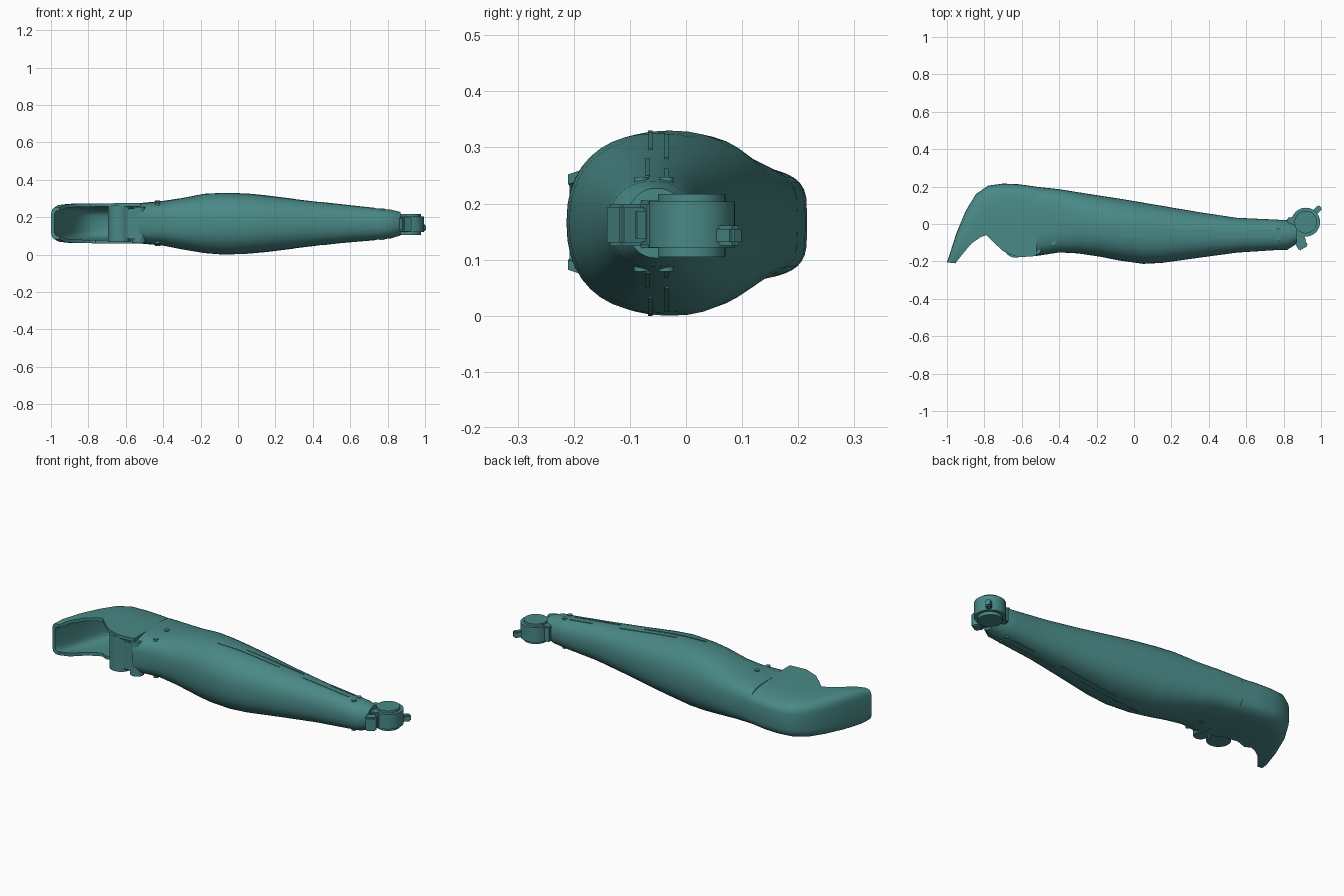
import bpy, bmesh, math
from mathutils import Vector

if "Cube" in bpy.data.objects:
    bpy.data.objects.remove(bpy.data.objects["Cube"])

teal = bpy.data.materials.new("teal_plastic")
teal.diffuse_color = (0.066, 0.25, 0.24, 1)
teal.use_nodes = True
teal.node_tree.nodes["Principled BSDF"].inputs["Base Color"].default_value = teal.diffuse_color


def finish(bm, name, angle=35):
    bmesh.ops.recalc_face_normals(bm, faces=bm.faces)
    me = bpy.data.meshes.new(name)
    bm.to_mesh(me)
    bm.free()
    ob = bpy.data.objects.new(name, me)
    bpy.context.collection.objects.link(ob)
    me.materials.append(teal)
    bpy.ops.object.select_all(action='DESELECT')
    ob.select_set(True)
    bpy.context.view_layer.objects.active = ob
    bpy.ops.object.shade_smooth_by_angle(angle=math.radians(angle))
    return ob


def loft(name, rings):
    """Skin closed rings of points and cap both ends."""
    bm = bmesh.new()
    vs = [[bm.verts.new(p) for p in r] for r in rings]
    n = len(vs[0])
    for a, b in zip(vs, vs[1:]):
        for i in range(n):
            j = (i + 1) % n
            bm.faces.new((a[i], a[j], b[j], b[i]))
    bm.faces.new(vs[0])
    bm.faces.new(vs[-1])
    return finish(bm, name)


def disc(name, x, y, z0, z1, r, seg=32):
    ring = [(math.cos(2 * math.pi * i / seg) * r + x, math.sin(2 * math.pi * i / seg) * r + y) for i in range(seg)]
    return loft(name, [[(a, b, z) for a, b in ring] for z in (z0, z1)])


def box(name, centre, size, turn=0):
    ob_bm = bmesh.new()
    bmesh.ops.create_cube(ob_bm, size=1)
    for v in ob_bm.verts:
        v.co = Vector(a * b for a, b in zip(v.co, size))
    bmesh.ops.bevel(ob_bm, geom=ob_bm.edges[:], offset=0.006, segments=2, affect='EDGES')
    ob = finish(ob_bm, name)
    ob.location = centre
    ob.rotation_euler.z = math.radians(turn)
    return ob


def power(v, e):
    return math.copysign(abs(v) ** e, v)


# Long shell: x, y low, y high, z low, z high, squareness
body = [(-.53, -.172, .200, .060, .275, 3.5), (-.40, -.152, .186, .048, .287, 3.0),
        (-.30, -.157, .170, .028, .302, 2.6), (-.18, -.175, .151, .008, .325, 2.4),
        (-.08, -.195, .136, .000, .330, 2.3), (.05, -.213, .114, .006, .325, 2.3),
        (.15, -.208, .097, .015, .315, 2.3), (.35, -.180, .063, .040, .290, 2.3),
        (.55, -.153, .033, .063, .268, 2.3), (.75, -.140, .024, .080, .246, 2.3),
        (.82, -.138, .020, .087, .240, 2.2), (.87, -.105, .000, .103, .227, 2.2)]


def section(x):
    for a, b in zip(body, body[1:]):
        if x <= b[0]:
            t = (x - a[0]) / (b[0] - a[0])
            return [p + (q - p) * t for p, q in zip(a, b)]
    return body[-1]


rings = []
for x, y0, y1, z0, z1, n in body:
    ring = []
    for i in range(40):
        t = 2 * math.pi * i / 40
        ring.append((x, (y0 + y1) / 2 + (y1 - y0) / 2 * power(math.cos(t), 2 / n),
                     (z0 + z1) / 2 + (z1 - z0) / 2 * power(math.sin(t), 2 / n)))
    rings.append(ring)
loft("main_shell", rings)

# Open hood: outer point, lip point, half height, cutback of the lower lip
hood = [((-1, -.205), (-.955, -.210), .085, 0), ((-.985, -.16), (-.92, -.165), .100, 0),
        ((-.95, -.05), (-.87, -.105), .105, 0), ((-.90, .07), (-.82, -.070), .106, 0),
        ((-.845, .16), (-.79, -.060), .106, 0), ((-.78, .205), (-.76, -.09), .107, .05),
        ((-.70, .216), (-.70, -.145), .107, .25), ((-.62, .213), (-.62, -.178), .108, .28),
        ((-.52, .199), (-.52, -.171), .108, .15)]
STEPS, WALL = 24, .018
rings = []
for o, l, h, cut in hood:
    o, l = Vector(o), Vector(l)
    depth = (o - l).length
    outer, inner = [], []
    for i in range(STEPS + 1):
        t = math.pi * i / STEPS
        c, s = power(math.cos(t), .45), max(0, math.sin(t)) ** .45
        low = cut if c < 0 else 0
        u = low + (1 - low) * s
        w = l + (o - l) * u
        outer.append((w.x, w.y, .167 + h * c))
        w = l + (o - l) * (low + (1 - low - WALL / depth) * s)
        inner.append((w.x, w.y, .167 + (h - WALL) * c))
    rings.append(outer + inner[::-1])
loft("open_hood", rings)

# Hinge inside the hood
disc("hinge_barrel", -.62, -.115, .085, .25, .058)
disc("hinge_pin", -.635, -.12, .068, .262, .06)
disc("hinge_side_pin", -.53, -.13, .062, .255, .036)
box("hinge_block", (-.57, -.10, .165), (.12, .13, .165))

# Far end joint
box("neck", (.85, -.035, .163), (.11, .11, .085), 20)
box("neck_arm", (.86, .012, .163), (.08, .055, .085), 10)
disc("joint_ring", .918, .010, .122, .204, .077, 40)
disc("joint_pin", .918, .010, .105, .217, .060, 40)
box("joint_tab", (.98, .075, .143), (.05, .03, .036), 45)
box("joint_lower_block", (.895, -.108, .162), (.055, .05, .075), 30)
box("joint_lower_arm", (.885, -.075, .162), (.05, .07, .06), 30)


def surface(x, y):
    """Middle height and half height of the main shell at a point."""
    _, y0, y1, z0, z1, n = section(x)
    u = min(1, abs(y - (y0 + y1) / 2) / ((y1 - y0) / 2))
    return (z0 + z1) / 2, (z1 - z0) / 2 * (1 - u ** n) ** (1 / n)


# Bolts and thin raised seams on both broad faces
for side, label in ((1, "upper"), (-1, "lower")):
    for x, y in ((-.43, -.01), (-.43, -.105), (.77, -.035), (.77, -.08)):
        m, h = surface(x, y)
        disc(label + "_bolt", x, y, m + side * (h - .02), m + side * (h + .005), .013, 16)
    for xa, xb, y in ((.08, .43, -.035), (-.08, .30, -.064), (.45, .73, -.068), (.60, .74, -.035)):
        rings = []
        for i in range(13):
            x = xa + (xb - xa) * i / 12
            m, h = surface(x, y)
            rings.append([(x, y + a * .004, m + side * (h + b))
                          for a, b in ((-1, -.008), (1, -.008), (1, .002), (-1, .002))])
        loft(label + "_seam", rings)
